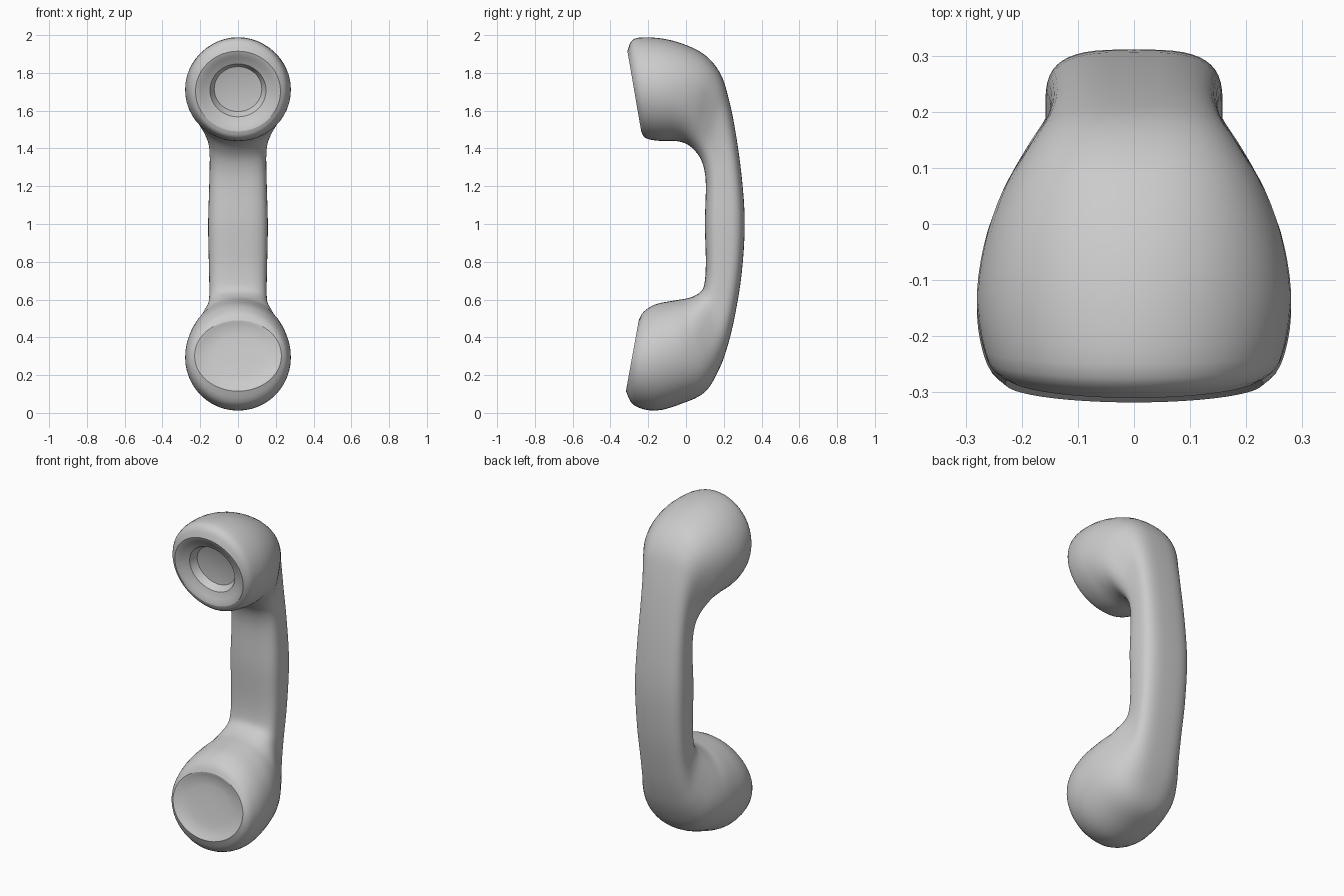
import bpy, bmesh, math
from mathutils import Vector

if "Cube" in bpy.data.objects:
    bpy.data.objects.remove(bpy.data.objects["Cube"])

SIDES, STEPS = 48, 4

# Sections: outer y,z, inner y,z, half width, squareness (2 = ellipse)
EAR = [
    (-.31, 1.915, -.237, 1.49, .225, 2),
    (-.275, 1.98, -.215, 1.455, .26, 2),
    (-.15, 1.985, -.14, 1.44, .28, 2),
    (-.02, 1.955, -.06, 1.44, .268, 2.1),
    (.10, 1.895, .0, 1.425, .236, 2.3),
    (.18, 1.80, .045, 1.39, .192, 2.8),
    (.222, 1.68, .08, 1.34, .162, 3.2),
    (.26, 1.50, .10, 1.27, .15, 3.3),
    (.295, 1.25, .105, 1.18, .152, 3.3),
]
MIDDLE = [(.311, 1.0, .10, 1.0, .158, 3.3)]
MOUTH = [
    (.295, .74, .105, .81, .154, 3.3),
    (.26, .52, .10, .70, .152, 3.3),
    (.222, .36, .085, .65, .164, 3.2),
    (.175, .23, .045, .62, .197, 2.8),
    (.10, .11, .0, .605, .236, 2.3),
    (-.02, .05, -.06, .595, .268, 2.1),
    (-.16, .012, -.16, .575, .28, 2),
    (-.275, .04, -.225, .535, .262, 2),
    (-.318, .115, -.25, .49, .23, 2),
]


def catmull(a, b, c, d, t):
    return [.5 * (2 * q + (r - p) * t + (2 * p - 5 * q + 4 * r - s) * t * t
                  + (3 * q - p - 3 * r + s) * t ** 3)
            for p, q, r, s in zip(a, b, c, d)]


def refine(rows):
    out, n = [], len(rows)
    for i in range(n - 1):
        for k in range(STEPS):
            out.append(catmull(rows[max(i - 1, 0)], rows[i], rows[i + 1],
                               rows[min(i + 2, n - 1)], k / STEPS))
    return out + [rows[-1]]


def ring(row):
    oy, oz, iy, iz, w, e = row
    o, i = Vector((0, oy, oz)), Vector((0, iy, iz))
    mid, half = (o + i) / 2, (o - i) / 2
    pts = []
    for k in range(SIDES):
        a = math.tau * k / SIDES
        c, s = math.cos(a), math.sin(a)
        x = math.copysign(abs(c) ** (2 / e), c) * w
        v = math.copysign(abs(s) ** (2 / e), s)
        pts.append(mid + half * v + Vector((x, 0, 0)))
    return pts


def loft(name, rings, cap=False):
    bm = bmesh.new()
    vs = [[bm.verts.new(p) for p in r] for r in rings]
    for a, b in zip(vs, vs[1:]):
        for k in range(SIDES):
            j = (k + 1) % SIDES
            bm.faces.new((a[k], a[j], b[j], b[k]))
    if cap:
        bm.faces.new(vs[-1])
    bmesh.ops.recalc_face_normals(bm, faces=bm.faces)
    me = bpy.data.meshes.new(name)
    bm.to_mesh(me)
    bm.free()
    ob = bpy.data.objects.new(name, me)
    bpy.context.collection.objects.link(ob)
    return ob


def face_plate(name, row, steps):
    """Concentric rings inside an end rim: (scale, depth inwards)."""
    rim = ring(row)
    centre = sum(rim, Vector()) / SIDES
    axis = Vector((0, row[0] - row[2], row[1] - row[3])).normalized()
    inward = Vector((0, axis.z, -axis.y))
    if inward.y < 0:
        inward.negate()
    rings = [[centre + (p - centre) * s + inward * d for p in rim] for s, d in steps]
    ob = loft(name, rings, cap=True)
    # face outwards, towards the front
    if ob.data.polygons[-1].normal.dot(inward) > 0:
        ob.data.flip_normals()
    return ob


# Handle with both cups
body = loft("handset_body", [ring(r) for r in refine(EAR + MIDDLE + MOUTH)])

# Dished earpiece and nearly flat mouthpiece
ear = face_plate("earpiece_dish", EAR[0],
                 [(1, 0), (.92, .004), (.84, .015), (.66, .03), (.56, .07), (.3, .08)])
mouth = face_plate("mouthpiece_plate", MOUTH[-1],
                   [(1, 0), (.93, .004), (.85, .012), (.6, .018), (.3, .02)])

for ob in (body, ear, mouth):
    bpy.ops.object.select_all(action='DESELECT')
    ob.select_set(True)
    bpy.context.view_layer.objects.active = ob
    bpy.ops.object.shade_smooth_by_angle(angle=math.radians(35))
